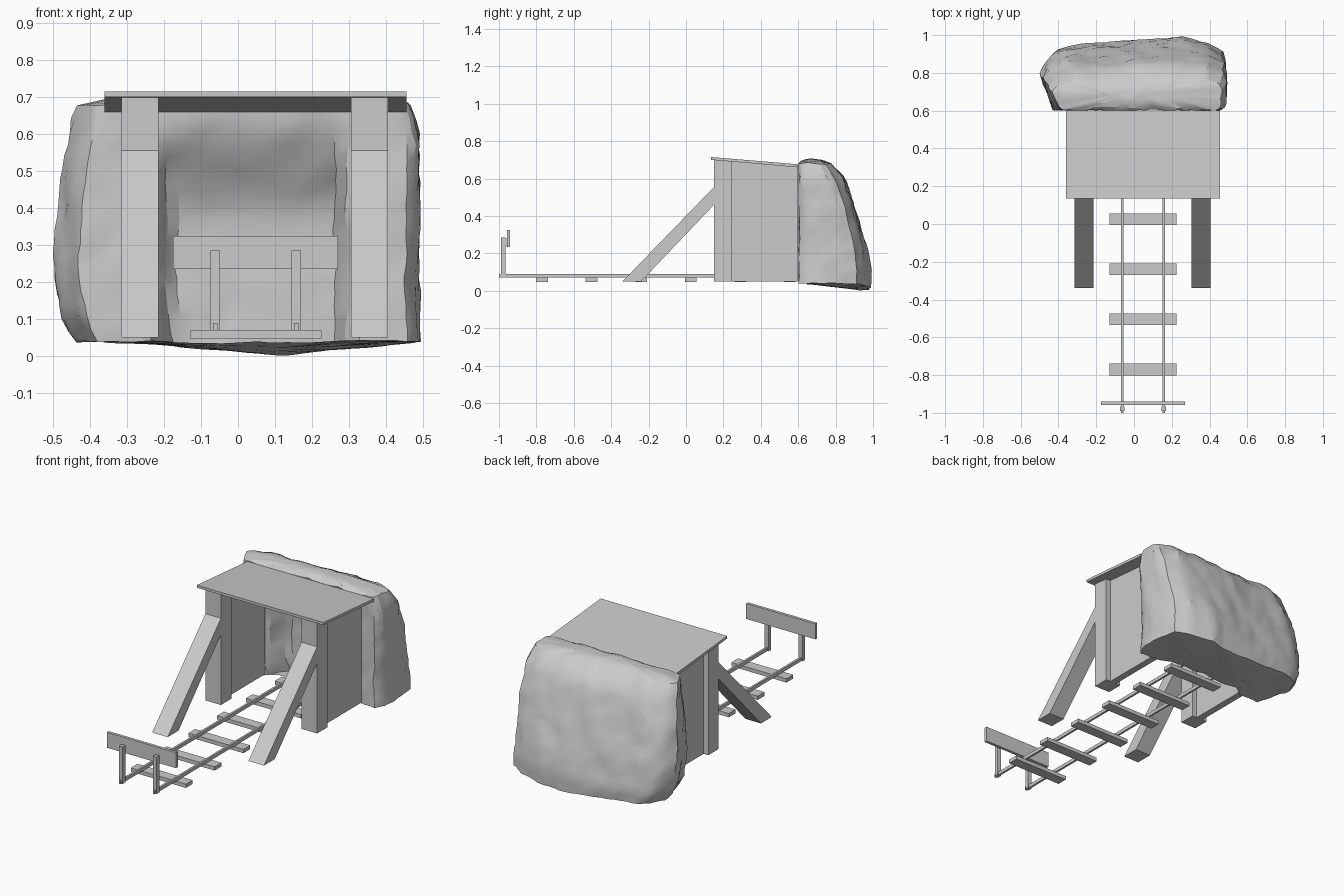
import bpy, bmesh
from mathutils import Vector, noise

if "Cube" in bpy.data.objects:
    bpy.data.objects.remove(bpy.data.objects["Cube"], do_unlink=True)

grey = bpy.data.materials.new("plain_grey")
grey.use_nodes = True
grey.diffuse_color = (0.6, 0.6, 0.6, 1)
grey.node_tree.nodes["Principled BSDF"].inputs["Base Color"].default_value = (0.6, 0.6, 0.6, 1)


def finish(name, bm):
    bmesh.ops.recalc_face_normals(bm, faces=bm.faces)
    mesh = bpy.data.meshes.new(name)
    bm.to_mesh(mesh)
    bm.free()
    mesh.materials.append(grey)
    obj = bpy.data.objects.new(name, mesh)
    bpy.context.collection.objects.link(obj)
    return obj


def prism(name, x0, x1, profile):
    """Extrude a (y, z) profile from x0 to x1."""
    bm = bmesh.new()
    face = bm.faces.new([bm.verts.new((x0, y, z)) for y, z in profile])
    new = bmesh.ops.extrude_face_region(bm, geom=[face])["geom"]
    moved = [v for v in new if isinstance(v, bmesh.types.BMVert)]
    bmesh.ops.translate(bm, verts=moved, vec=(x1 - x0, 0, 0))
    return finish(name, bm)


def box(name, x0, x1, y0, y1, z0, z1):
    return prism(name, x0, x1, [(y0, z0), (y1, z0), (y1, z1), (y0, z1)])


# Shelter: sloping roof, posts, thin side walls and diagonal braces
prism("roof", -0.36, 0.455, [(0.135, 0.7), (0.6, 0.66), (0.6, 0.676), (0.135, 0.715)])
for side, x in (("right", -0.265), ("left", 0.355)):
    prism(side + "_post", x - 0.05, x + 0.05,
          [(0.15, 0.05), (0.245, 0.05), (0.245, 0.692), (0.15, 0.7)])
    prism(side + "_wall", x - 0.02, x + 0.02,
          [(0.245, 0.05), (0.6, 0.05), (0.6, 0.662), (0.245, 0.692)])
    prism(side + "_brace", x - 0.05, x + 0.05,
          [(-0.34, 0.05), (-0.24, 0.05), (0.15, 0.46), (0.15, 0.555)])

# Track with an end stop
for side, x in (("right", -0.062), ("left", 0.157)):
    box(side + "_rail", x - 0.006, x + 0.006, -1, 0.66, 0.07, 0.09)
    box(side + "_stop_post", x - 0.0125, x + 0.0125, -0.99, -0.965, 0.07, 0.285)
    box(side + "_stop_bracket", x - 0.008, x + 0.008, -0.965, -0.955, 0.24, 0.28)
box("stop_board", -0.175, 0.27, -0.957, -0.94, 0.235, 0.325)
for i in range(6):
    y = -0.77 + 0.265 * i
    box(f"sleeper_{i + 1}", -0.13, 0.225, y - 0.031, y + 0.031, 0.048, 0.07)


# Rock: plan outline lofted through height levels, then roughened
def resample(points, count):
    loop = [Vector(p) for p in points]
    pairs = list(zip(loop, loop[1:] + loop[:1]))
    total = sum((b - a).length for a, b in pairs)
    result = []
    for i in range(count):
        d = total * i / count
        for a, b in pairs:
            length = (b - a).length
            if d <= length:
                result.append(a.lerp(b, d / length))
                break
            d -= length
    return result


def interpolate(table, z):
    for a, b in zip(table, table[1:]):
        if z <= b[0]:
            t = max(0, (z - a[0]) / (b[0] - a[0]))
            return [p + (q - p) * t for p, q in zip(a[1:], b[1:])]
    return table[-1][1:]


def ramp(a, b, v):
    t = min(1, max(0, (v - a) / (b - a)))
    return t * t * (3 - 2 * t)


plan = resample([(-0.43, 0.6), (0.47, 0.6), (0.495, 0.64), (0.5, 0.85), (0.48, 0.92),
                 (0.4, 0.97), (0.27, 0.995), (0, 0.98), (-0.37, 0.95), (-0.46, 0.9),
                 (-0.5, 0.82), (-0.46, 0.68)], 76)
# height, right width, left width, depth
levels = [(0.04, 0.88, 0.98, 0.97), (0.1, 0.95, 0.98, 0.98), (0.25, 1, 0.97, 0.91),
          (0.45, 0.97, 0.99, 0.78), (0.6, 0.91, 0.98, 0.63), (0.66, 0.88, 0.95, 0.5),
          (0.685, 0.85, 0.92, 0.42)]


def rock_point(p, z, shrink=1.0):
    right, left, depth = interpolate(levels, z)
    x = p.x * (right if p.x < 0 else left) * (0.25 + 0.75 * shrink if shrink < 1 else 1)
    y = 0.6 + (p.y - 0.6) * depth
    middle = 0.6 + 0.2 * depth
    y = middle + (y - middle) * shrink
    # hollow in the front face, between the walls
    if p.y < 0.601 and shrink == 1:
        hollow = ramp(-0.25, -0.17, x) * (1 - ramp(0.26, 0.31, x)) * (1 - ramp(0.35, 0.66, z))
        y += 0.13 * hollow
    # sagging underside
    if z < 0.1:
        sag = max(0, 1 - abs(x - 0.1) / 0.4) * ramp(0.6, 0.93, y)
        z -= 0.036 * sag * (0.1 - z) / 0.06
    pos = Vector((x, y, z))
    rough = noise.noise_vector(Vector((x * 9, y * 9, z * 6))) * 0.012
    rough += noise.noise_vector(pos * 24) * 0.007
    if p.y < 0.601 and shrink == 1:
        rough.y = abs(rough.y)
    if z < 0.06 or z > 0.68:
        rough.z *= 0.5
    return pos + rough


bm = bmesh.new()
rings = []
for shrink in (0.1, 0.4, 0.75):
    rings.append([bm.verts.new(rock_point(p, 0.04, shrink)) for p in plan])
for i in range(20):
    z = 0.04 + 0.635 * i / 19
    rings.append([bm.verts.new(rock_point(p, z)) for p in plan])
for shrink, z in ((0.8, 0.69), (0.5, 0.7), (0.25, 0.702), (0.08, 0.702)):
    rings.append([bm.verts.new(rock_point(p, z, shrink)) for p in plan])
for low, high in zip(rings, rings[1:]):
    for i in range(len(plan)):
        j = (i + 1) % len(plan)
        bm.faces.new((low[i], low[j], high[j], high[i]))
bm.faces.new(rings[0][::-1])
bm.faces.new(rings[-1])
bmesh.ops.triangulate(bm, faces=[f for f in bm.faces if len(f.verts) > 4])
rock = finish("rock", bm)
bpy.ops.object.select_all(action="DESELECT")
rock.select_set(True)
bpy.context.view_layer.objects.active = rock
bpy.ops.object.shade_smooth_by_angle(angle=0.45)
